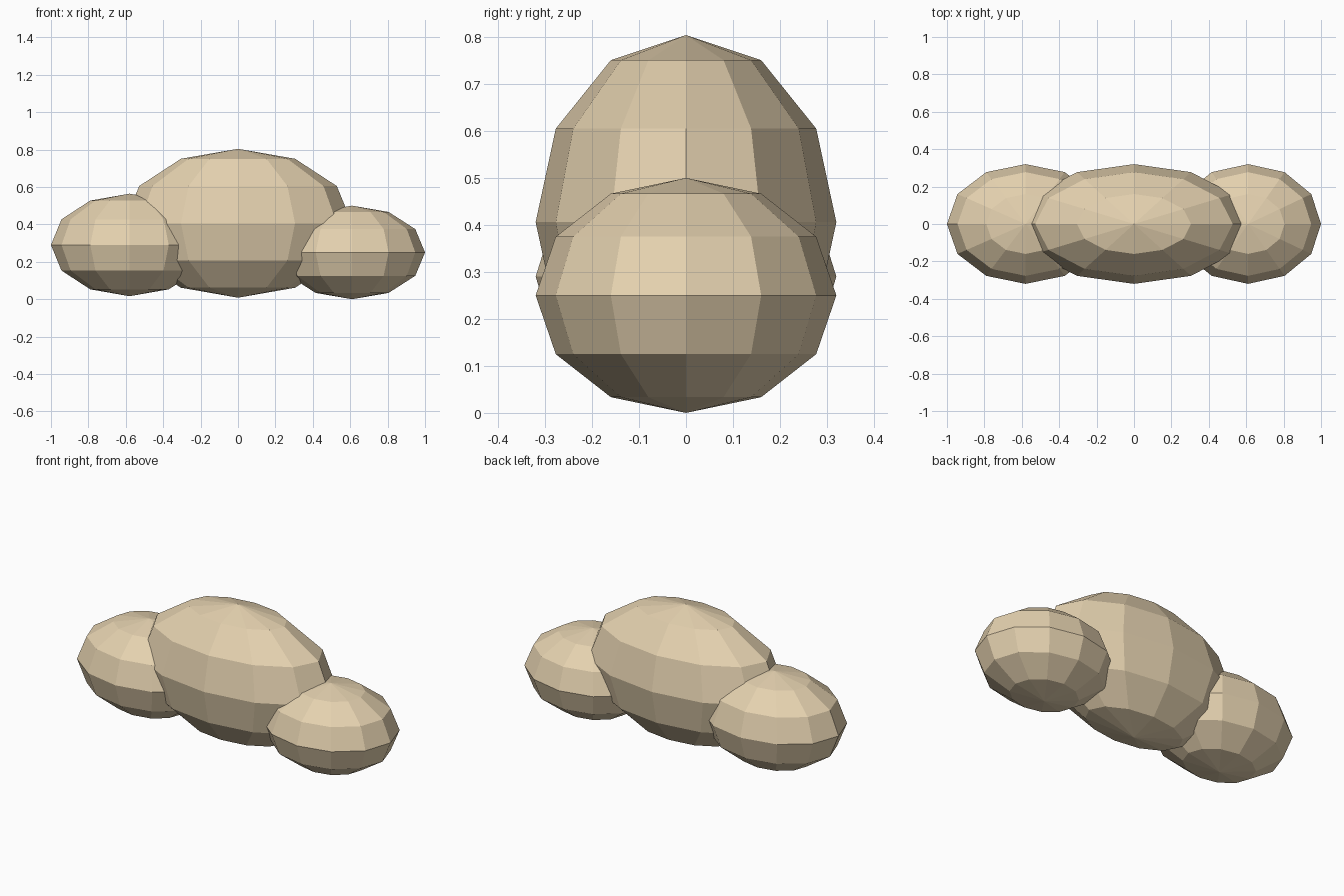
import bpy

if "Cube" in bpy.data.objects:
    bpy.data.objects.remove(bpy.data.objects["Cube"])


def puff(name, center, radii):
    """Low-poly flat-shaded ellipsoid."""
    bpy.ops.mesh.primitive_uv_sphere_add(segments=12, ring_count=6, radius=1, location=center)
    ob = bpy.context.object
    ob.name = name
    ob.scale = radii
    bpy.ops.object.transform_apply(location=False, rotation=False, scale=True)
    mat = ob.data.materials
    mat.append(tan)
    return ob


# Warm sand colour
tan = bpy.data.materials.new("sand")
tan.diffuse_color = (0.78, 0.64, 0.43, 1)
tan.use_nodes = True
tan.node_tree.nodes["Principled BSDF"].inputs["Base Color"].default_value = tan.diffuse_color

# Large middle lobe flanked by two smaller lobes
puff("middle_lobe", (0, 0, 0.406), (0.61, 0.32, 0.398))
puff("left_lobe", (-0.58, 0, 0.29), (0.42, 0.32, 0.274))
puff("right_lobe", (0.61, 0, 0.25), (0.39, 0.32, 0.25))
